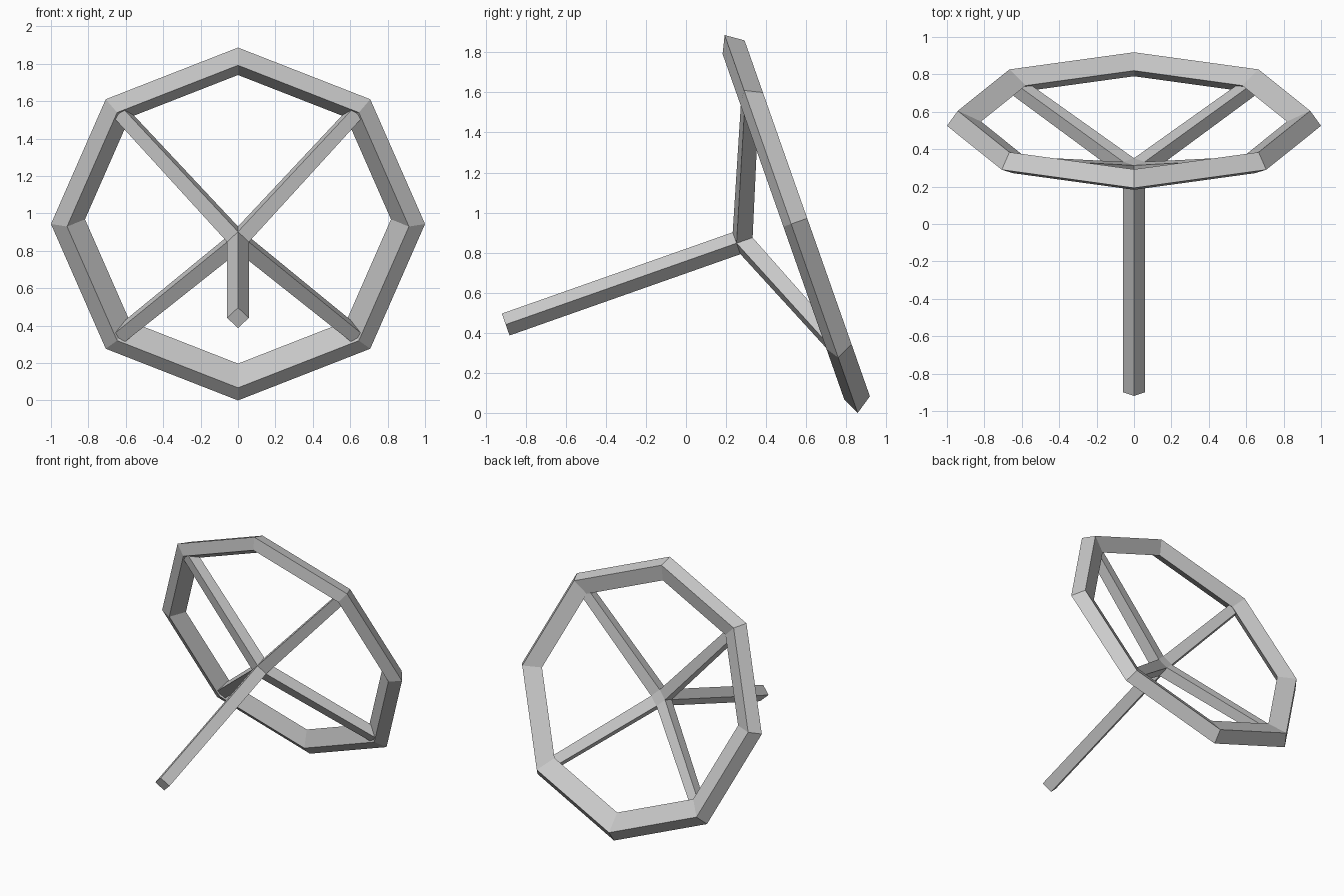
import bpy, bmesh
from math import sin, cos, pi, radians

old = bpy.data.objects.get("Cube")
if old:
    bpy.data.objects.remove(old, do_unlink=True)

TILT = radians(19.4)
CENTRE_Y, CENTRE_Z = 0.525, 0.943

grey = bpy.data.materials.new("plain grey")
grey.use_nodes = True
COLOUR = (0.6, 0.6, 0.6, 1)
grey.diffuse_color = COLOUR
grey.node_tree.nodes["Principled BSDF"].inputs["Base Color"].default_value = COLOUR


def place(x, v, w):
    """Wheel space (across, up the wheel, along the shaft) to world."""
    return (x, CENTRE_Y - v * sin(TILT) + w * cos(TILT),
            CENTRE_Z + v * cos(TILT) + w * sin(TILT))


def polar(radius, angle, w, side=0.0, lift=0.0):
    """Point at a radius and angle, shifted sideways along the tangent."""
    return place(radius * cos(angle) - side * sin(angle),
                 radius * sin(angle) + side * cos(angle) + lift, w)


def loft(name, sections, loop=False):
    """Skin four-sided sections; cap the ends unless it is a closed loop."""
    bm = bmesh.new()
    rows = [[bm.verts.new(p) for p in s] for s in sections]
    pairs = list(zip(rows, rows[1:]))
    if loop:
        pairs.append((rows[-1], rows[0]))
    else:
        bm.faces.new(rows[0])
        bm.faces.new(rows[-1])
    for a, b in pairs:
        for i in range(4):
            j = (i + 1) % 4
            bm.faces.new((a[i], a[j], b[j], b[i]))
    bmesh.ops.recalc_face_normals(bm, faces=bm.faces)
    mesh = bpy.data.meshes.new(name)
    bm.to_mesh(mesh)
    bm.free()
    mesh.materials.append(grey)
    bpy.context.collection.objects.link(bpy.data.objects.new(name, mesh))


# Eight-sided rim: outer, back, inner and front edges (radius, depth, lift)
RIM = [(1.0, 0, 0), (0.942, 0.085, 0), (0.818, 0.03, 0.016), (0.914, -0.041, 0)]
loft("rim", [[polar(r, k * pi / 4, w, lift=up) for r, w, up in RIM]
             for k in range(8)], loop=True)

# Shaft on its edge, running into the hub
HALF = 0.041
FRONT, BACK = -0.289, -0.204
loft("shaft", [[polar(HALF * 2 ** 0.5, k * pi / 2, w) for k in range(4)]
               for w in (-1.511, FRONT, BACK)])

# Four tapered spokes from the hub sides to the inside of the rim
SPOKES = ["upper_left_spoke", "upper_right_spoke",
          "lower_right_spoke", "lower_left_spoke"]
for k, name in enumerate(SPOKES):
    angle = pi / 4 + k * pi / 2

    def section(front, back, half):
        return [polar(front[0], angle, front[1], -half),
                polar(front[0], angle, front[1], half),
                polar(back[0], angle, back[1], half),
                polar(back[0], angle, back[1], -half)]

    loft(name, [section((HALF, FRONT), (HALF, BACK), HALF),
                section((0.9, -0.032), (0.845, 0.028), 0.036)])
